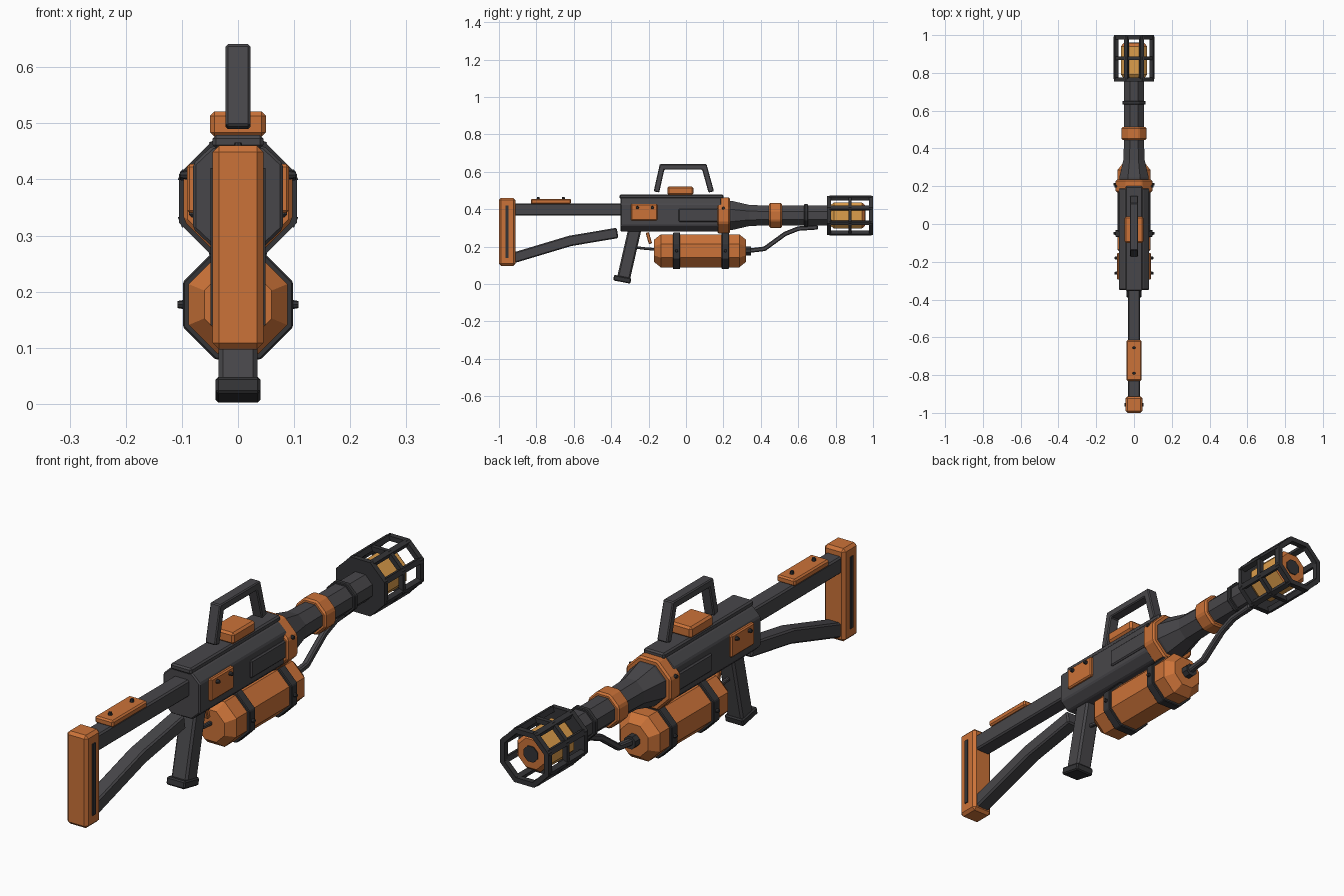
import bpy, bmesh, math
from mathutils import Matrix, Vector

cube = bpy.data.objects.get("Cube")
if cube:
    bpy.data.objects.remove(cube, do_unlink=True)


def material(name, rgb):
    m = bpy.data.materials.new(name)
    m.use_nodes = True
    m.diffuse_color = (*rgb, 1)
    m.node_tree.nodes["Principled BSDF"].inputs["Base Color"].default_value = (*rgb, 1)
    return m


GREY = material("gunmetal grey", (0.064, 0.062, 0.068))
BLACK = material("charcoal black", (0.034, 0.034, 0.037))
ORANGE = material("painted orange", (0.60, 0.17, 0.04))
AMBER = material("amber glow", (0.72, 0.34, 0.07))
AXIS = 0.366       # barrel height
TANK = 0.177       # tank height


def finish(name, bm, mat, bevel=0):
    bmesh.ops.recalc_face_normals(bm, faces=bm.faces)
    mesh = bpy.data.meshes.new(name)
    bm.to_mesh(mesh)
    bm.free()
    mesh.materials.append(mat)
    ob = bpy.data.objects.new(name, mesh)
    bpy.context.collection.objects.link(ob)
    if bevel:
        mod = ob.modifiers.new("Bevel", "BEVEL")
        mod.width = bevel
        mod.segments = 1
        mod.limit_method = "ANGLE"
    return ob


def box(name, x, y, z, mat, bevel=0.006):
    """Box from three (low, high) ranges."""
    bm = bmesh.new()
    size = [b - a for a, b in (x, y, z)]
    mid = [(a + b) / 2 for a, b in (x, y, z)]
    bmesh.ops.create_cube(bm, size=1, matrix=Matrix.Translation(mid) @ Matrix.Diagonal((*size, 1)))
    return finish(name, bm, mat, bevel)


def turned(name, profile, z, mat, hollow=False, bevel=0, sides=8):
    """Faceted solid along y from (y, flat radius) points; hollow closes the loop."""
    bm = bmesh.new()
    rings = []
    for y, r in profile:
        r /= math.cos(math.pi / sides)
        angles = [(i + 0.5) * math.tau / sides for i in range(sides)]
        rings.append([bm.verts.new((r * math.cos(a), y, z + r * math.sin(a))) for a in angles])
    pairs = list(zip(rings, rings[1:]))
    if hollow:
        pairs.append((rings[-1], rings[0]))
    else:
        bm.faces.new(rings[0])
        bm.faces.new(rings[-1])
    for a, b in pairs:
        for i in range(sides):
            j = (i + 1) % sides
            bm.faces.new((a[i], a[j], b[j], b[i]))
    return finish(name, bm, mat, bevel)


def beam(name, path, thick, half_width, mat, bevel=0.006):
    """Mitred bar following a (y, z) path in the centre plane."""
    pts = [Vector(p) for p in path]
    dirs = [(b - a).normalized() for a, b in zip(pts, pts[1:])]
    bm = bmesh.new()
    sections = []
    for i, p in enumerate(pts):
        d0, d1 = dirs[max(i - 1, 0)], dirs[min(i, len(dirs) - 1)]
        t = (d0 + d1).normalized()
        off = Vector((-t.y, t.x)) * (thick / 2 / t.dot(d0))
        corners = [(-1, off), (1, off), (1, -off), (-1, -off)]
        sections.append([bm.verts.new((s * half_width, *(p + o))) for s, o in corners])
    for a, b in zip(sections, sections[1:]):
        for i in range(4):
            j = (i + 1) % 4
            bm.faces.new((a[i], a[j], b[j], b[i]))
    bm.faces.new(sections[0])
    bm.faces.new(sections[-1])
    return finish(name, bm, mat, bevel)


def bolts(name, places, direction, radius=0.009, depth=0.016):
    bm = bmesh.new()
    turn = Vector((0, 0, 1)).rotation_difference(Vector(direction)).to_matrix().to_4x4()
    for p in places:
        bmesh.ops.create_cone(bm, cap_ends=True, segments=8, radius1=radius,
                              radius2=radius * 0.7, depth=depth,
                              matrix=Matrix.Translation(p) @ turn)
    return finish(name, bm, BLACK)


# Shoulder stock
box("butt_plate", (-0.045, 0.045), (-1, -0.912), (0.097, 0.46), ORANGE, 0.011)
beam("upper_stock", [(-0.92, 0.398), (-0.34, 0.398)], 0.066, 0.033, GREY)
beam("lower_stock", [(-0.93, 0.137), (-0.62, 0.23), (-0.366, 0.273)], 0.056, 0.03, GREY)
box("cheek_pad", (-0.04, 0.04), (-0.83, -0.615), (0.428, 0.455), ORANGE)
bolts("cheek_bolts", [(0, -0.79, 0.458), (0, -0.655, 0.458)], (0, 0, 1))

# Receiver: octagonal bar with chamfered long edges
bm = bmesh.new()
outline = [(0.046, 0.46), (0.08, 0.428), (0.08, 0.312), (0.046, 0.28)]
outline += [(-x, z) for x, z in reversed(outline)]
face = bm.faces.new([bm.verts.new((x, -0.35, z)) for x, z in outline])
geom = bmesh.ops.extrude_face_region(bm, geom=[face])["geom"]
bmesh.ops.translate(bm, vec=(0, 0.54, 0),
                    verts=[v for v in geom if isinstance(v, bmesh.types.BMVert)])
finish("receiver", bm, GREY, 0.005)
box("top_rail", (-0.045, 0.045), (-0.355, 0.2), (0.455, 0.479), GREY)
box("sight_block", (-0.05, 0.05), (-0.1, 0.04), (0.476, 0.521), ORANGE, 0.008)
beam("carry_handle", [(-0.158, 0.492), (-0.128, 0.626), (0.098, 0.626), (0.135, 0.492)],
     0.03, 0.022, GREY, 0.004)

# Side fittings, mirrored
for side, s in (("left", 1), ("right", -1)):
    def span(a, b):
        return tuple(sorted((s * a, s * b)))
    box(side + "_side_plate", span(0.07, 0.091), (-0.295, -0.153), (0.34, 0.427), ORANGE, 0.005)
    box(side + "_side_cover", span(0.07, 0.087), (-0.04, 0.175), (0.332, 0.402), GREY, 0.005)
    box(side + "_butt_slot", span(0.04, 0.049), (-0.966, -0.948), (0.14, 0.42), BLACK, 0)
    spots = [(-0.26, 0.408), (-0.18, 0.408), (0.2, 0.405)]
    bolts(side + "_side_bolts", [(s * 0.095, y, z) for y, z in spots], (s, 0, 0))
    bolts(side + "_strap_bolts", [(s * 0.1, y, TANK) for y in (-0.05, 0.21)], (s, 0, 0))

# Barrel
turned("receiver_collar", [(0.168, 0.097), (0.235, 0.097)], AXIS, ORANGE, bevel=0.007)
turned("barrel", [(0.19, 0.078), (0.245, 0.078), (0.34, 0.056), (0.44, 0.053), (0.77, 0.053)],
       AXIS, GREY)
turned("barrel_band", [(0.445, 0.067), (0.513, 0.067)], AXIS, ORANGE, bevel=0.007)
turned("barrel_ring", [(0.632, 0.062), (0.652, 0.062)], AXIS, BLACK, bevel=0.003)

# Muzzle cage
turned("cage_back", [(0.755, 0.105), (0.776, 0.105)], AXIS, BLACK)
for name, y0, y1 in (("cage_middle_ring", 0.869, 0.886), ("cage_front_ring", 0.978, 1.0)):
    turned(name, [(y0, 0.105), (y1, 0.105), (y1, 0.086), (y0, 0.086)], AXIS, BLACK, hollow=True)
bm = bmesh.new()
for i in range(8):
    place = Matrix.Translation((0, 0.88, AXIS)) @ Matrix.Rotation((i + 0.5) * math.tau / 8, 4, "Y")
    bmesh.ops.create_cube(bm, size=1, matrix=place @ Matrix.Translation((0.102, 0, 0))
                          @ Matrix.Diagonal((0.02, 0.225, 0.02, 1)))
finish("cage_bars", bm, BLACK)
turned("burner_core", [(0.776, 0.058), (0.792, 0.07), (0.94, 0.07)], AXIS, AMBER)
turned("burner_cap", [(0.94, 0.07), (0.957, 0.056)], AXIS, ORANGE)
turned("burner_hole", [(0.95, 0.03), (0.961, 0.03)], AXIS, BLACK)

# Fuel tank with straps and hoses
turned("fuel_tank", [(-0.17, 0.06), (-0.135, 0.088), (0.285, 0.088), (0.32, 0.06)], TANK, ORANGE)
for name, y in (("rear_strap", -0.05), ("front_strap", 0.21)):
    turned(name, [(y - 0.019, 0.098), (y + 0.019, 0.098)], TANK, BLACK, bevel=0.003)
turned("tank_valve", [(0.31, 0.024), (0.348, 0.024)], TANK, BLACK)
beam("fuel_hose", [(0.33, 0.177), (0.42, 0.188), (0.53, 0.268), (0.6, 0.296), (0.705, 0.303)],
     0.024, 0.012, GREY, 0.005)
beam("rear_hose", [(-0.16, 0.185), (-0.21, 0.188), (-0.28, 0.197)], 0.014, 0.007, GREY, 0.003)

# Grip and trigger
beam("grip", [(-0.272, 0.3), (-0.335, 0.025)], 0.07, 0.035, GREY, 0.008)
beam("grip_base", [(-0.387, 0.034), (-0.295, 0.016)], 0.03, 0.04, BLACK, 0.005)
beam("trigger", [(-0.207, 0.275), (-0.19, 0.215)], 0.018, 0.01, ORANGE, 0.003)
